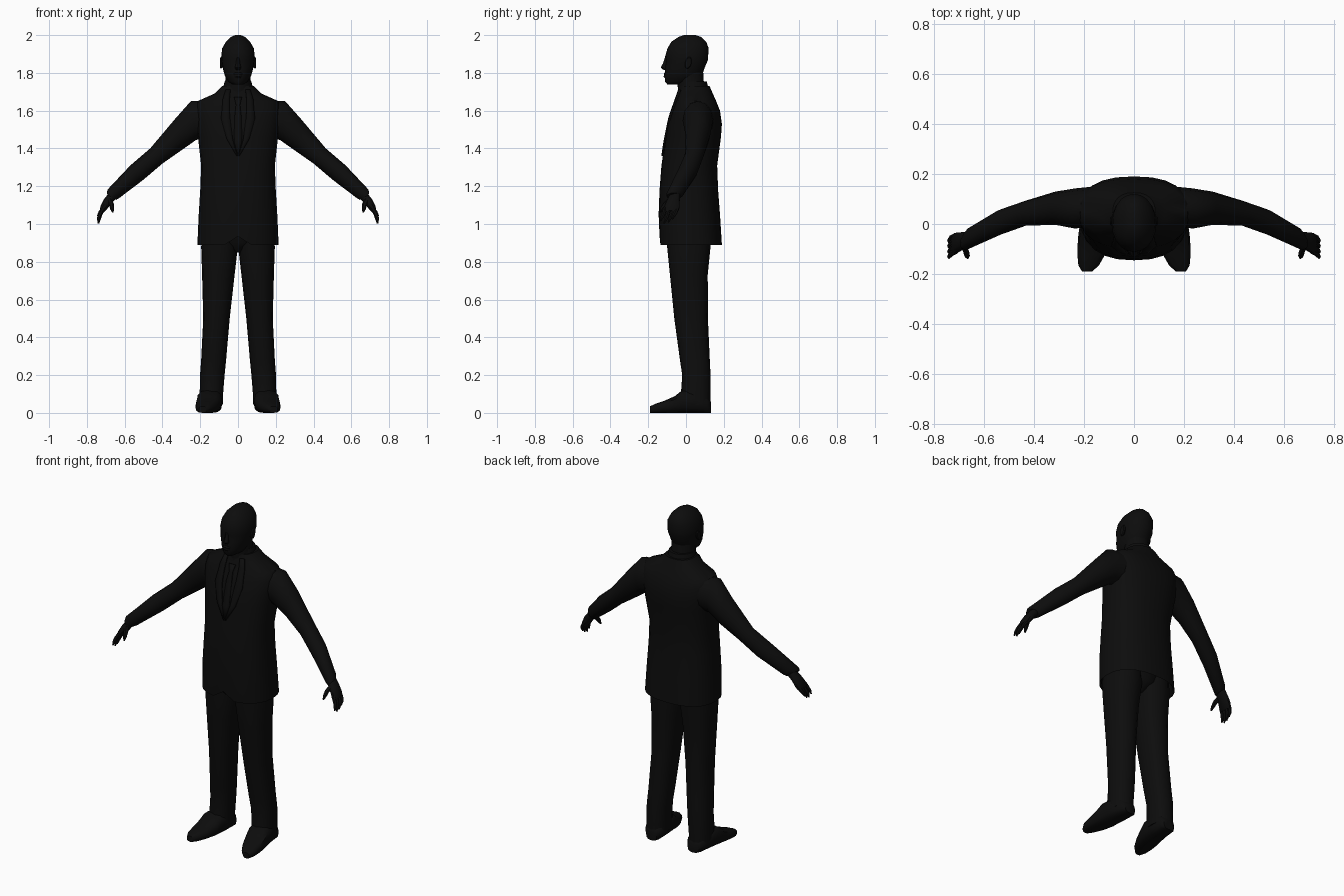
import bpy, bmesh, math
from mathutils import Vector

if "Cube" in bpy.data.objects:
    bpy.data.objects.remove(bpy.data.objects["Cube"])

black = bpy.data.materials.new("black cloth")
black.diffuse_color = (0.0038, 0.0038, 0.0038, 1)
black.use_nodes = True
black.node_tree.nodes["Principled BSDF"].inputs["Base Color"].default_value = black.diffuse_color


def finish(name, bm, mirror=False):
    """Turn a bmesh into a smooth object, optionally mirrored across x."""
    bmesh.ops.recalc_face_normals(bm, faces=bm.faces)
    me = bpy.data.meshes.new(name)
    bm.to_mesh(me)
    bm.free()
    me.materials.append(black)
    ob = bpy.data.objects.new(name, me)
    bpy.context.collection.objects.link(ob)
    bpy.ops.object.select_all(action='DESELECT')
    ob.select_set(True)
    bpy.context.view_layer.objects.active = ob
    bpy.ops.object.shade_smooth_by_angle(angle=math.radians(45))
    if mirror:
        ob.modifiers.new("mirror", 'MIRROR').use_clip = False
    return ob


def loft(name, rings, mirror=False):
    """Skin a list of point rings and cap both ends."""
    bm = bmesh.new()
    rows = [[bm.verts.new(p) for p in r] for r in rings]
    n = len(rows[0])
    for a, b in zip(rows, rows[1:]):
        for i in range(n):
            j = (i + 1) % n
            bm.faces.new((a[i], a[j], b[j], b[i]))
    bm.faces.new(rows[0])
    bm.faces.new(rows[-1])
    return finish(name, bm, mirror)


def ring(c, u, v, n=16, p=2.0):
    """Superellipse around c spanned by half axes u and v."""
    c, u, v = Vector(c), Vector(u), Vector(v)
    pts = []
    for i in range(n):
        a = 2 * math.pi * i / n
        ca, sa = math.cos(a), math.sin(a)
        pts.append(c + u * math.copysign(abs(ca) ** (2 / p), ca)
                   + v * math.copysign(abs(sa) ** (2 / p), sa))
    return pts


def level(z, front, back, rx, cx=0, n=16, p=2.0):
    """Horizontal ring from its front y, back y and half width."""
    return ring((cx, (front + back) / 2, z), (rx, 0, 0),
                (0, (back - front) / 2, 0), n, p)


def tube(name, points, radii, n=8, mirror=True):
    """Round limb through points, with rings across each local direction."""
    pts = [Vector(p) for p in points]
    rings = []
    for i, p in enumerate(pts):
        d = (pts[min(i + 1, len(pts) - 1)] - pts[max(i - 1, 0)]).normalized()
        u = d.cross(Vector((0, 1, 0))).normalized()
        rings.append(ring(p, u * radii[i], d.cross(u) * radii[i], n))
    return loft(name, rings, mirror)


# Jacket: z, front y, back y, half width
P = 2.4
BODY = [(0.89, -.14, .19, .215), (1.05, -.145, .18, .208),
        (1.18, -.14, .17, .2), (1.31, -.13, .165, .195),
        (1.46, -.108, .185, .212), (1.53, -.098, .19, .222),
        (1.60, -.073, .18, .23), (1.65, -.055, .16, .215),
        (1.69, -.042, .142, .125), (1.73, -.035, .125, .085)]
rings = [level(1.0, -.12, .165, .19, n=24, p=P),
         level(.90, -.13, .18, .205, n=24, p=P)]
rings += [level(*r, n=24, p=P) for r in BODY]
for r in rings[1:3]:                    # cutaway at the front of the hem
    for v in r:
        if v.y < 0 and abs(v.x) < .03:
            v.z += .045
loft("jacket", rings)


def front_y(x, z):
    """Front surface of the jacket at x, z."""
    for a, b in zip(BODY, BODY[1:]):
        if z <= b[0]:
            t = (z - a[0]) / (b[0] - a[0])
            _, f, k, w = [m + (q - m) * t for m, q in zip(a, b)]
            e = max(0, 1 - min(1, abs(x / w)) ** P) ** (1 / P)
            return (f + k) / 2 - (k - f) / 2 * e
    return BODY[-1][1]


def plate(name, rows, lift, mirror=False):
    """Thin cloth strip on the chest; rows hold z, left x, right x."""
    bm = bmesh.new()
    vs = [[bm.verts.new((x, front_y(x, z) - lift, z))
           for x in (l, (l + r) / 2, r)] for z, l, r in rows]
    for a, b in zip(vs, vs[1:]):
        for i in (0, 1):
            bm.faces.new((a[i], a[i + 1], b[i + 1], b[i]))
    ob = finish(name, bm, mirror)
    m = ob.modifiers.new("thickness", 'SOLIDIFY')
    m.thickness, m.offset = .008, 0


plate("tie", [(1.37, -.004, .004), (1.44, -.022, .022), (1.58, -.017, .017),
              (1.63, -.011, .011), (1.67, -.02, .02)], .004)
plate("lapel", [(1.36, .002, .008), (1.45, .028, .06), (1.56, .042, .09),
                (1.60, .045, .085), (1.66, .045, .08), (1.71, .04, .065)],
      .004, True)

# Sleeves: top x z, bottom x z, centre y, half depth, sideways lean
SLEEVE = [(.16, 1.655, .15, 1.46, .07, .08, 0),
          (.25, 1.65, .222, 1.445, .062, .08, 0),
          (.33, 1.56, .30, 1.39, .063, .066, 0),
          (.465, 1.40, .40, 1.32, .043, .05, 0),
          (.57, 1.31, .50, 1.235, .007, .054, .01),
          (.688, 1.185, .632, 1.135, -.058, .046, .012),
          (.693, 1.165, .645, 1.128, -.064, .038, .01)]
loft("sleeve", [ring(((tx + bx) / 2, y, (tz + bz) / 2),
                     ((tx - bx) / 2, 0, (tz - bz) / 2), (-lean, h, 0), 12)
                for tx, tz, bx, bz, y, h, lean in SLEEVE], True)

# Hands
loft("palm", [ring(c, (w * .9, 0, w * .5), (0, h, 0), 10, 2.4) for c, w, h in (
    ((.66, -.058, 1.155), .024, .028), ((.69, -.068, 1.12), .022, .036),
    ((.712, -.076, 1.085), .018, .042), ((.722, -.08, 1.065), .011, .038))],
    True)
for i, (y, drop) in enumerate([(-.047, .022), (-.068, .006),
                               (-.09, 0), (-.11, .012)]):
    tube("finger_%d" % (i + 1),
         [(.712, y, 1.085), (.729, y - .008, 1.05 + drop / 2),
          (.737, y - .018, 1.022 + drop), (.739, y - .026, 1.003 + drop)],
         [.011, .0105, .009, .004], 6)
tube("thumb", [(.683, -.08, 1.13), (.67, -.11, 1.105),
               (.666, -.127, 1.08), (.663, -.136, 1.062)],
     [.014, .013, .011, .004], 6)

# Trousers: z, front y, back y, half width, centre x
LEG = [(.98, -.10, .13, .085, .1), (.88, -.10, .13, .097, .098),
       (.73, -.085, .115, .086, .104), (.5, -.062, .116, .07, .114),
       (.28, -.032, .126, .066, .129), (.2, -.02, .13, .065, .136),
       (.1, -.027, .13, .062, .141), (.045, -.03, .13, .062, .142)]
loft("trouser_leg", [level(*r, n=16, p=2.3) for r in LEG], True)
loft("trouser_seat", [level(.99, -.10, .14, .17), level(.9, -.09, .12, .12),
                      level(.85, -.05, .07, .02)])

# Shoes, heel to toe: y, centre x, half width, height
SHOE = [(.132, .138, .035, .06), (.11, .14, .054, .09), (.03, .146, .064, .12),
        (-.02, .152, .067, .12), (-.06, .158, .066, .088),
        (-.12, .170, .056, .062), (-.165, .181, .041, .047),
        (-.19, .187, .02, .035)]
loft("shoe", [ring((x, y, h / 2), (w, 0, 0), (0, 0, h / 2), 12, 2.8)
              for y, x, w, h in SHOE], True)

# Neck, shirt collar and head
loft("neck", [level(z, f, b, w) for z, f, b, w in (
    (1.62, -.04, .10, .075), (1.68, -.04, .10, .072),
    (1.74, -.045, .095, .068), (1.82, -.05, .09, .066))])
loft("collar", [level(z, f, b, w) for z, f, b, w in (
    (1.66, -.045, .125, .09), (1.72, -.04, .118, .079),
    (1.755, -.036, .11, .071))])
HEAD = [(1.738, -.098, -.02, .026), (1.752, -.11, .05, .05),
        (1.785, -.112, .085, .07), (1.83, -.112, .1, .082),
        (1.865, -.106, .115, .088), (1.885, -.111, .117, .089),
        (1.93, -.098, .12, .084), (1.965, -.077, .107, .064),
        (1.99, -.04, .08, .038), (2.0, -.01, .05, .015)]
loft("head", [level(*r, n=20, p=2.1) for r in HEAD])
loft("nose", [level(z, f, -.09, w, n=8) for z, f, w in (
    (1.885, -.11, .008), (1.85, -.122, .011),
    (1.828, -.134, .017), (1.815, -.118, .012))])
loft("lips", [level(z, f, -.09, w, n=10) for z, f, w in (
    (1.802, -.113, .02), (1.794, -.119, .026), (1.787, -.116, .025),
    (1.78, -.12, .023), (1.772, -.112, .018))])
loft("ear", [ring((x, .012, 1.853), (0, .018 * s, 0), (0, .006 * s, .032 * s), 10)
             for x, s in ((.078, .7), (.09, 1), (.096, .85))], True)
